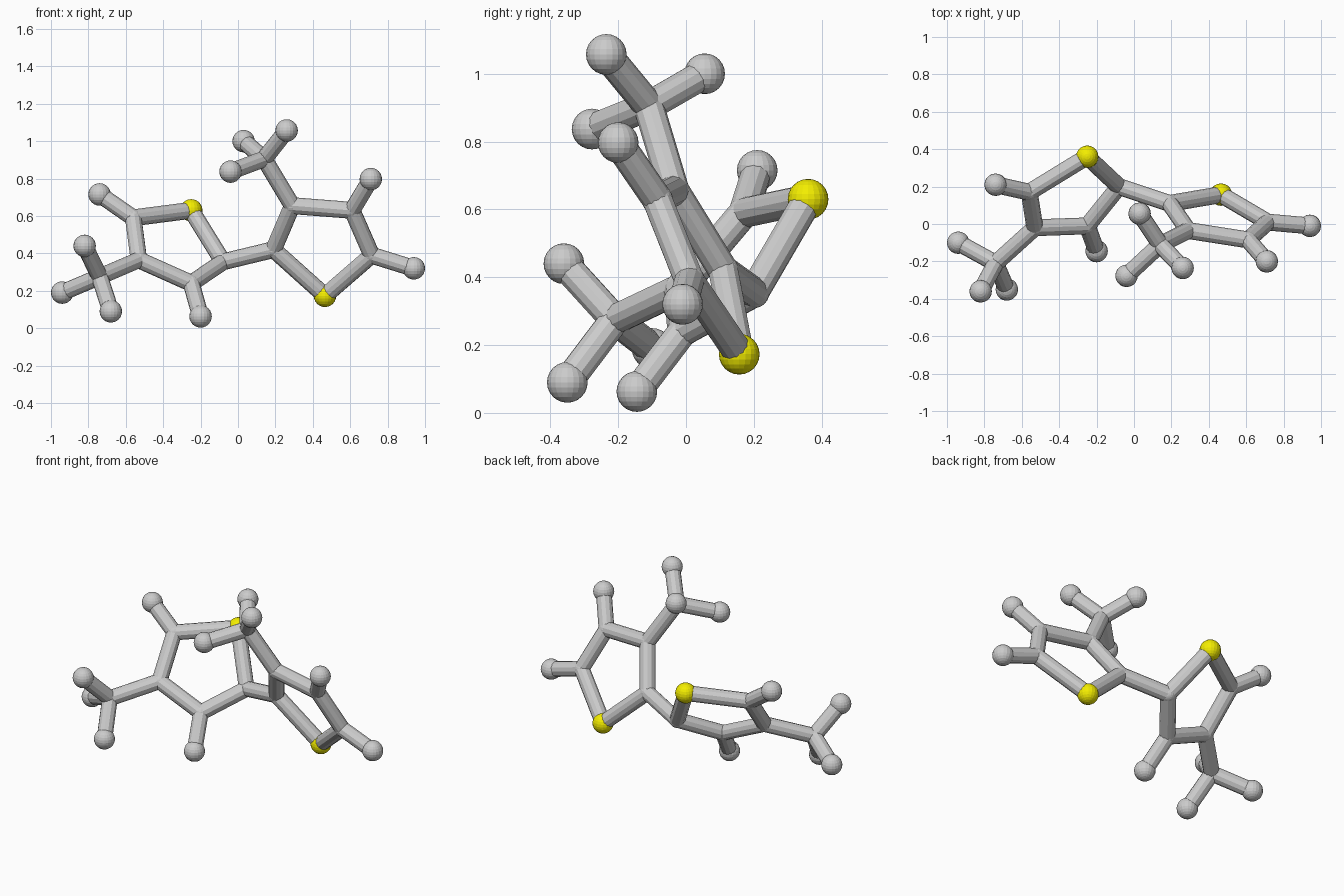
import bpy
from mathutils import Vector

if "Cube" in bpy.data.objects:
    bpy.data.objects.remove(bpy.data.objects["Cube"])

STICK_R, JOINT_R, BALL_R = 0.045, 0.046, 0.06

yellow = bpy.data.materials.new("yellow")
yellow.diffuse_color = (0.9, 0.85, 0.0, 1)
yellow.use_nodes = True
yellow.node_tree.nodes["Principled BSDF"].inputs["Base Color"].default_value = yellow.diffuse_color

# Atom positions: S = yellow ball, C = bare joint, H = end ball
atoms = {
    # left ring
    "S_left": (-0.25, 0.36, 0.63), "C_left_a": (-0.56, 0.17, 0.59),
    "C_left_b": (-0.53, -0.02, 0.365), "C_left_c": (-0.25, -0.01, 0.24),
    "C_left_link": (-0.08, 0.20, 0.355),
    "H_left_a": (-0.74, 0.21, 0.715), "H_left_c": (-0.20, -0.145, 0.063),
    # left three-pronged branch
    "C_left_branch": (-0.74, -0.21, 0.275), "H_left_1": (-0.94, -0.10, 0.19),
    "H_left_2": (-0.82, -0.36, 0.44), "H_left_3": (-0.68, -0.35, 0.09),
    # right ring
    "S_right": (0.465, 0.157, 0.173), "C_right_a": (0.715, 0.01, 0.39),
    "C_right_b": (0.61, -0.085, 0.63), "C_right_c": (0.29, -0.035, 0.655),
    "C_right_link": (0.19, 0.11, 0.42),
    "H_right_a": (0.94, -0.01, 0.32), "H_right_b": (0.71, -0.20, 0.797),
    # right three-pronged branch
    "C_right_branch": (0.14, -0.11, 0.905), "H_right_1": (0.26, -0.235, 1.057),
    "H_right_2": (0.03, 0.055, 1.0), "H_right_3": (-0.04, -0.277, 0.837),
}

# Chains of joined atoms
chains = [
    "S_left C_left_a C_left_b C_left_c C_left_link S_left",
    "S_right C_right_a C_right_b C_right_c C_right_link S_right",
    "C_left_link C_right_link",
    "C_left_a H_left_a", "C_left_c H_left_c",
    "C_left_b C_left_branch H_left_1",
    "H_left_2 C_left_branch H_left_3",
    "C_right_a H_right_a", "C_right_b H_right_b",
    "C_right_c C_right_branch H_right_1",
    "H_right_2 C_right_branch H_right_3",
]


def stick(a, b):
    p, q = Vector(atoms[a]), Vector(atoms[b])
    d = q - p
    bpy.ops.mesh.primitive_cylinder_add(
        vertices=12, radius=STICK_R, depth=d.length, location=(p + q) / 2,
        rotation=d.to_track_quat('Z', 'Y').to_euler())
    bpy.context.object.name = "stick_" + a[2:] + "_to_" + b[2:]


# Balls and joints
kinds = {"S": "yellow_ball_", "C": "joint_", "H": "end_ball_"}
for name, pos in atoms.items():
    kind = name[0]
    bpy.ops.mesh.primitive_uv_sphere_add(
        segments=20, ring_count=12, location=pos,
        radius=JOINT_R if kind == "C" else BALL_R)
    ob = bpy.context.object
    ob.name = kinds[kind] + name[2:]
    if kind == "S":
        ob.data.materials.append(yellow)

# Sticks
for chain in chains:
    names = chain.split()
    for a, b in zip(names, names[1:]):
        stick(a, b)
